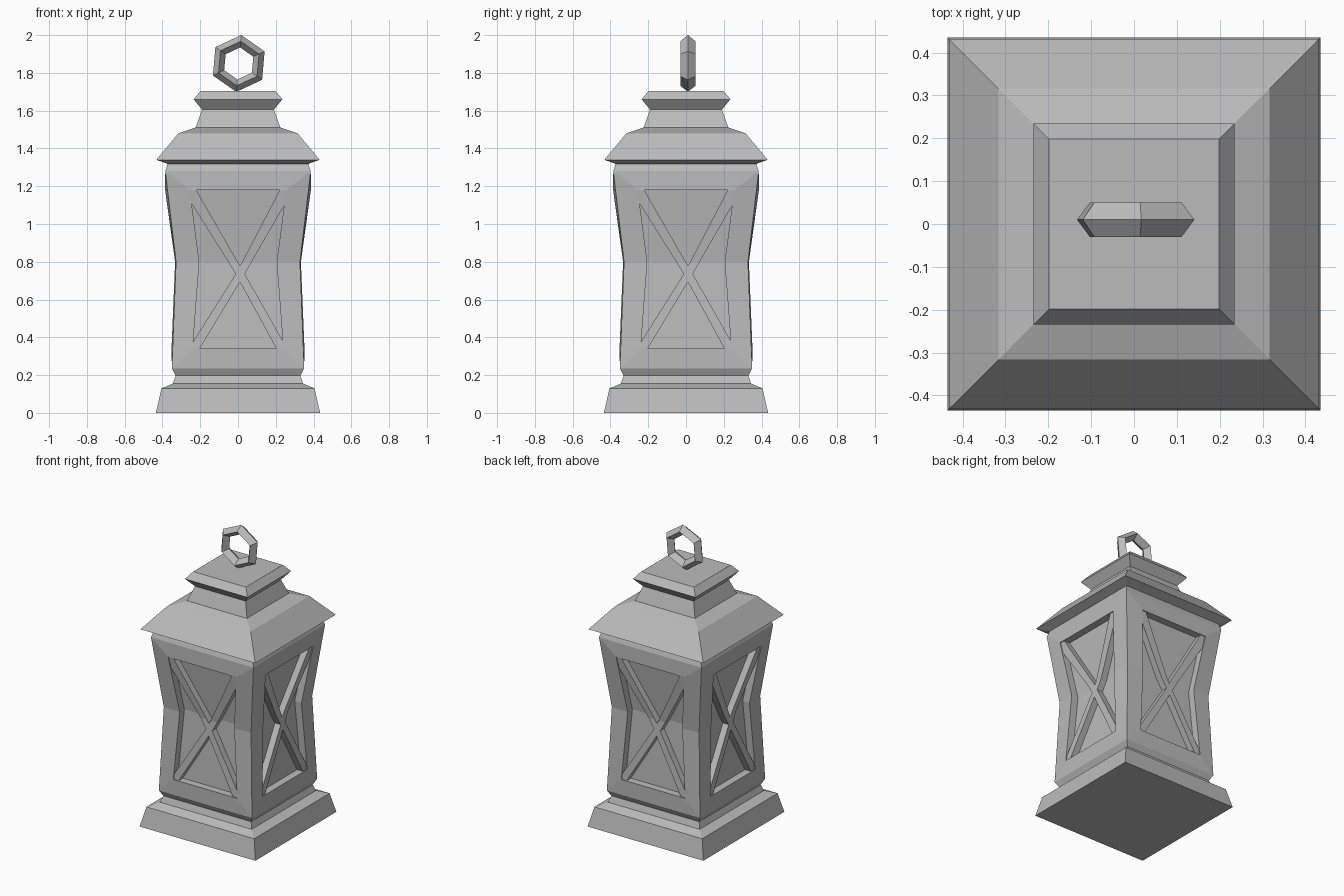
import bpy, bmesh, math
from mathutils import Matrix

cube = bpy.data.objects.get("Cube")
if cube:
    bpy.data.objects.remove(cube, do_unlink=True)

grey = bpy.data.materials.new("stone grey")
grey.use_nodes = True
colour = (0.5, 0.5, 0.5, 1)
grey.diffuse_color = colour
grey.node_tree.nodes["Principled BSDF"].inputs["Base Color"].default_value = colour


def finish(name, bm):
    bmesh.ops.remove_doubles(bm, verts=bm.verts, dist=0.0005)
    bmesh.ops.recalc_face_normals(bm, faces=bm.faces)
    mesh = bpy.data.meshes.new(name)
    bm.to_mesh(mesh)
    bm.free()
    mesh.materials.append(grey)
    obj = bpy.data.objects.new(name, mesh)
    bpy.context.collection.objects.link(obj)
    return obj


def square_stack(name, profile):
    """Closed solid of square rings given as (half width, height)."""
    bm = bmesh.new()
    rings = [[bm.verts.new((sx * w, sy * w, z))
              for sx, sy in ((-1, -1), (1, -1), (1, 1), (-1, 1))]
             for w, z in profile]
    for a, b in zip(rings, rings[1:]):
        for i in range(4):
            j = (i + 1) % 4
            bm.faces.new((a[i], a[j], b[j], b[i]))
    bm.faces.new(rings[0])
    bm.faces.new(rings[-1])
    return finish(name, bm)


def on_four_sides(bm):
    """Repeat the front side around the vertical axis."""
    source = bm.verts[:] + bm.edges[:] + bm.faces[:]
    for k in (1, 2, 3):
        copy = bmesh.ops.duplicate(bm, geom=source)["geom"]
        verts = [g for g in copy if isinstance(g, bmesh.types.BMVert)]
        bmesh.ops.rotate(bm, verts=verts, cent=(0, 0, 0),
                         matrix=Matrix.Rotation(k * math.pi / 2, 3, "Z"))


# Plinth and roof
square_stack("plinth", [(0.435, 0), (0.405, 0.13), (0.345, 0.155),
                        (0.33, 0.197), (0.35, 0.235)])
square_stack("roof", [(0.385, 1.28), (0.372, 1.318), (0.432, 1.34),
                      (0.316, 1.48), (0.225, 1.51), (0.19, 1.605),
                      (0.235, 1.66), (0.198, 1.705)])

# Body: waisted walls with a recessed window on each side
corner = [(0.35, 0.235), (0.328, 0.8), (0.385, 1.28)]        # half width, z
window = [(0.24, 0.352, 0.34), (0.205, 0.333, 0.8), (0.255, 0.386, 1.18)]  # x, depth, z
recess = 0.05

bm = bmesh.new()
edge, lip, back = {}, {}, {}
for s in (-1, 1):
    edge[s] = [bm.verts.new((s * w, -w, z)) for w, z in corner]
    lip[s] = [bm.verts.new((s * x, -d, z)) for x, d, z in window]
    back[s] = [bm.verts.new((s * x, recess - d, z)) for x, d, z in window]
    for i in (0, 1):
        for a, b in ((edge[s], lip[s]), (lip[s], back[s])):
            bm.faces.new((a[i], a[i + 1], b[i + 1], b[i]))
for i in (0, 2):
    for a, b in ((edge, lip), (lip, back)):
        bm.faces.new((a[-1][i], a[1][i], b[1][i], b[-1][i]))
for i in (0, 1):
    bm.faces.new((back[-1][i], back[1][i], back[1][i + 1], back[-1][i + 1]))
on_four_sides(bm)
finish("body", bm)


# Crossed window bars, bent along with the walls
def wall_depth(z):
    low, mid, top = window
    a, b = (low, mid) if z < mid[2] else (mid, top)
    return a[1] + (b[1] - a[1]) * (z - a[2]) / (b[2] - a[2])


bm = bmesh.new()
cross_x, cross_z = 0.012, 0.735
for s in (-1, 1):
    top_x, low_x = s * 0.256, -s * 0.232
    bend = cross_x + (top_x - cross_x) * (0.8 - cross_z) / (1.18 - cross_z)
    path = [(low_x, 0.34, 0.029), (cross_x, cross_z, 0.024),
            (bend, 0.8, 0.025), (top_x, 1.18, 0.035)]
    rows = []
    for x, z, w in path:
        y = 0.006 - wall_depth(z)
        rows.append([bm.verts.new(p) for p in (
            (x - w, y, z), (x + w, y, z),
            (x + w, y + recess, z), (x - w, y + recess, z))])
    for a, b in zip(rows, rows[1:]):
        for i in range(4):
            j = (i + 1) % 4
            bm.faces.new((a[i], a[j], b[j], b[i]))
    bm.faces.new(rows[0])
    bm.faces.new(rows[-1])
on_four_sides(bm)
finish("window_bars", bm)

# Hanging ring: six-sided loop with a diamond section
bpy.ops.mesh.primitive_torus_add(major_segments=6, minor_segments=4,
                                 major_radius=0.118, minor_radius=0.033)
ring = bpy.context.object
ring.name = "hanging_ring"
ring.data.transform(Matrix.Diagonal((1, 1, 1.22, 1)))
ring.data.transform(Matrix.Rotation(math.radians(25), 4, "Z"))
ring.data.transform(Matrix.Rotation(math.radians(90), 4, "X"))
ring.data.transform(Matrix.Translation((0.004, 0.01, 1.85)))
ring.data.materials.append(grey)
